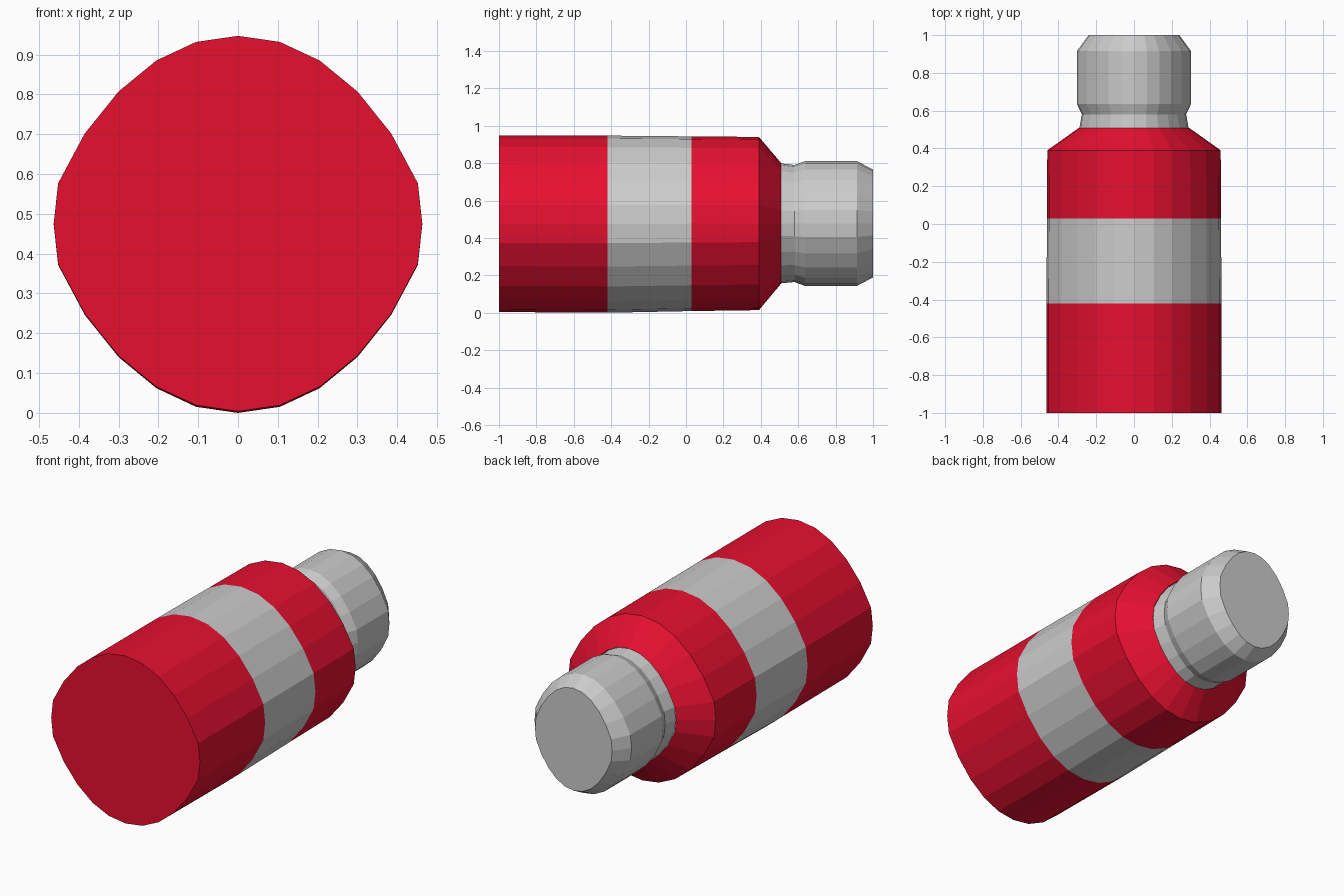
import bpy, bmesh

if "Cube" in bpy.data.objects:
    bpy.data.objects.remove(bpy.data.objects["Cube"])

# Unit cross-section: one quarter, mirrored to a 24-sided near-circle
QUARTER = [(0, 1), (.227, .968), (.443, .869), (.648, .704), (.832, .479), (.976, .215), (1, 0)]
HALF = QUARTER + [(x, -z) for x, z in reversed(QUARTER[:-1])]
SECTION = HALF + [(-x, z) for x, z in reversed(HALF[1:-1])]

red = bpy.data.materials.new("red")
red.diffuse_color = (0.8, 0.005, 0.03, 1)
red.use_nodes = True
red.node_tree.nodes["Principled BSDF"].inputs["Base Color"].default_value = red.diffuse_color


def loft(name, rings, mat=None, cap_front=False, cap_back=False):
    """Skin rings of (y, half width, half height, centre z)."""
    bm = bmesh.new()
    loops = [[bm.verts.new((x * rx, y, zc + z * rz)) for x, z in SECTION]
             for y, rx, rz, zc in rings]
    n = len(SECTION)
    for a, b in zip(loops, loops[1:]):
        for i in range(n):
            j = (i + 1) % n
            bm.faces.new((a[i], b[i], b[j], a[j]))
    if cap_front:
        bm.faces.new(loops[0])
    if cap_back:
        bm.faces.new(loops[-1][::-1])
    # Make every face point away from the bottle axis
    bm.normal_update()
    for f in bm.faces:
        c = f.calc_center_median()
        out = c.copy()
        out.z -= 0.476
        if len(f.verts) == 4:
            out.y = 0
        if f.normal.dot(out) < 0:
            f.normal_flip()
    mesh = bpy.data.meshes.new(name)
    bm.to_mesh(mesh)
    bm.free()
    obj = bpy.data.objects.new(name, mesh)
    bpy.context.collection.objects.link(obj)
    if mat:
        mesh.materials.append(mat)
    return obj


FRONT_SEAM = (-.42, .463, .4735, .4735)
BACK_SEAM = (.03, .461, .467, .476)

# Red lower body, grey band, red upper body with sloped shoulder
loft("lower_body", [(-1, .463, .4715, .4755), FRONT_SEAM], red, cap_front=True)
loft("middle_band", [FRONT_SEAM, BACK_SEAM])
loft("upper_body_shoulder", [BACK_SEAM, (.39, .459, .463, .477), (.508, .293, .323, .478)], red)

# Grey neck with narrow groove and bevelled lid
loft("neck_and_lid", [
    (.505, .290, .321, .478),
    (.58, .276, .313, .477),
    (.635, .302, .333, .477),
    (.915, .302, .333, .477),
    (1, .240, .288, .477),
], cap_back=True)
